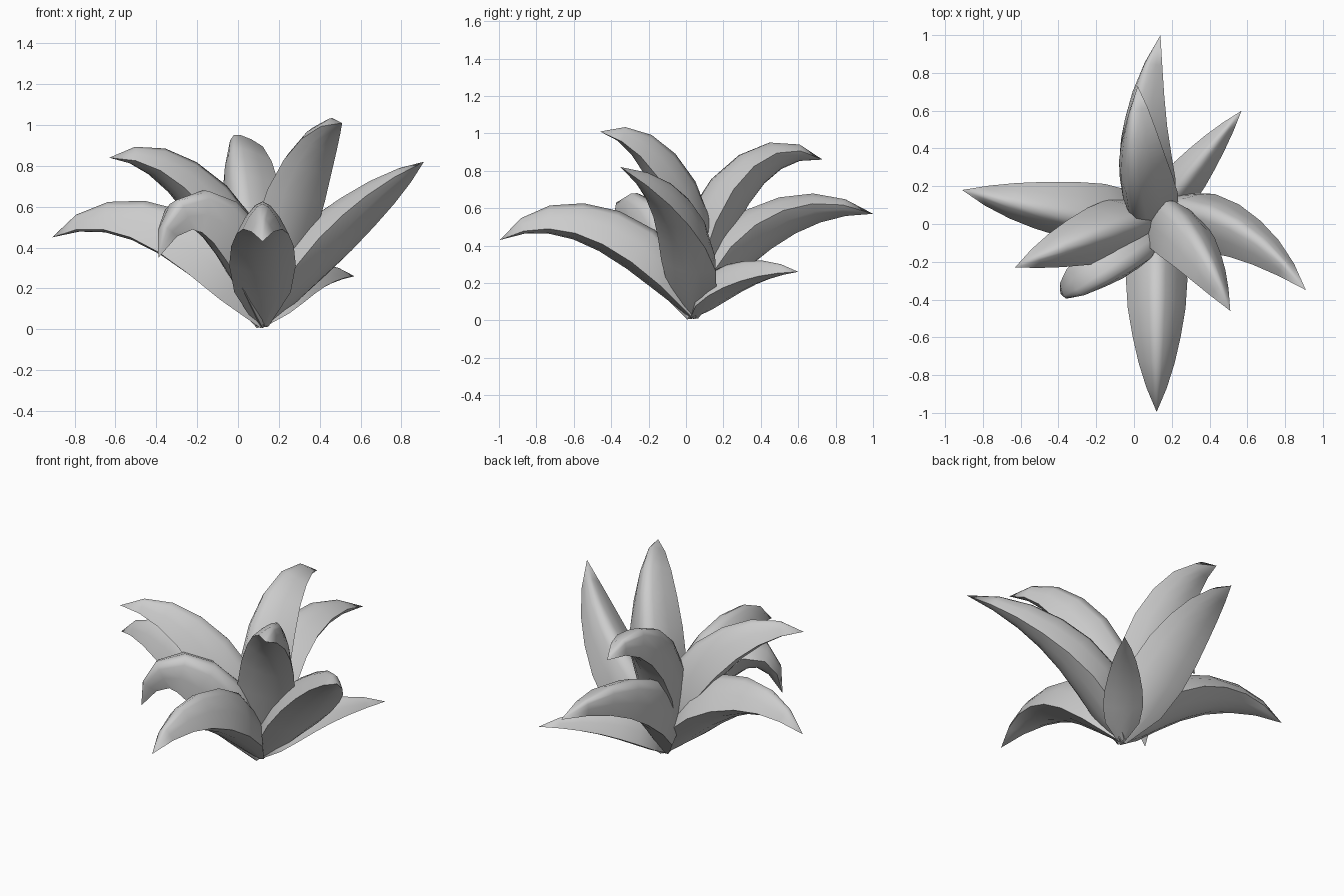
import bpy, bmesh
from math import sin, cos, radians
from mathutils import Vector

if "Cube" in bpy.data.objects:
    bpy.data.objects.remove(bpy.data.objects["Cube"])

BASE = Vector((0.12, 0.035, 0.015))
# half width of a leaf at even steps from root to tip
WIDTHS = [0.03, 0.138, 0.163, 0.153, 0.128, 0.096, 0.054]
# cross-section: keeled top, shallow rounded underside (side, height)
SECTION = [(-1, 0), (-0.67, 0.5), (-0.3, 0.87), (0, 1), (0.3, 0.87), (0.67, 0.5),
           (1, 0), (0.5, -0.2), (0, -0.27), (-0.5, -0.2)]


def make_leaf(name, bend, tip, scale=1.0, roll=(0, 0)):
    """Sweep the section along a curved path from the shared root to the tip."""
    bend, tip = Vector(bend), Vector(tip)
    bm = bmesh.new()
    rings = []
    for i, w in enumerate(WIDTHS):
        t = i / len(WIDTHS)
        p = BASE * (1 - t) ** 2 + bend * 2 * t * (1 - t) + tip * t * t
        tangent = ((bend - BASE) * (1 - t) + (tip - bend) * t).normalized()
        side = tangent.cross(Vector((0, 0, 1))).normalized()
        up = side.cross(tangent)
        # roll (root, tip) lifts the right-hand edge
        r = radians(roll[0] * (1 - t) + roll[1] * t)
        side, up = side * cos(r) + up * sin(r), up * cos(r) - side * sin(r)
        # the root is kept thin so that all leaves meet in a point
        thick = 0.3 if i == 0 else 1.3
        rings.append([bm.verts.new(p + (side * x + up * y * (thick if y > 0 else 1)) * w * scale)
                      for x, y in SECTION])
    n = len(SECTION)
    for a, b in zip(rings, rings[1:]):
        for j in range(n):
            k = (j + 1) % n
            bm.faces.new((a[j], a[k], b[k], b[j]))
    end = bm.verts.new(tip)
    for j in range(n):
        bm.faces.new((rings[-1][j], rings[-1][(j + 1) % n], end))
    bm.faces.new(rings[0])
    for v in bm.verts:
        v.co.z = max(v.co.z, 0)
    bmesh.ops.recalc_face_normals(bm, faces=bm.faces)
    mesh = bpy.data.meshes.new(name)
    bm.to_mesh(mesh)
    bm.free()
    obj = bpy.data.objects.new(name, mesh)
    bpy.context.collection.objects.link(obj)
    bpy.ops.object.select_all(action='DESELECT')
    obj.select_set(True)
    bpy.context.view_layer.objects.active = obj
    bpy.ops.object.shade_smooth_by_angle(angle=1.15)


# low outer leaves
make_leaf("leaf_left", (-0.46, 0.07, 0.66), (-0.91, 0.18, 0.45), roll=(25, 0))
make_leaf("leaf_front", (0.12, -0.56, 0.66), (0.12, -0.995, 0.43))
make_leaf("leaf_back", (0.0, 0.45, 0.69), (0.14, 1.0, 0.57), roll=(28, 34))
make_leaf("leaf_back_right_small", (0.31, 0.29, 0.25), (0.57, 0.60, 0.26), 0.68)
make_leaf("leaf_front_left_curled", (-0.25, -0.26, 0.87), (-0.39, -0.37, 0.35), roll=(40, 30))
# tall inner leaves
make_leaf("leaf_right_tall", (0.55, 0.06, 0.53), (0.91, -0.35, 0.82), roll=(15, 15))
make_leaf("leaf_front_right_tall", (0.31, -0.10, 0.95), (0.51, -0.46, 1.01), roll=(22, 22))
make_leaf("leaf_left_tall", (-0.25, -0.06, 0.85), (-0.63, -0.23, 0.84))
make_leaf("leaf_back_tall", (0.04, 0.30, 1.01), (0.02, 0.73, 0.86), roll=(28, 30))
